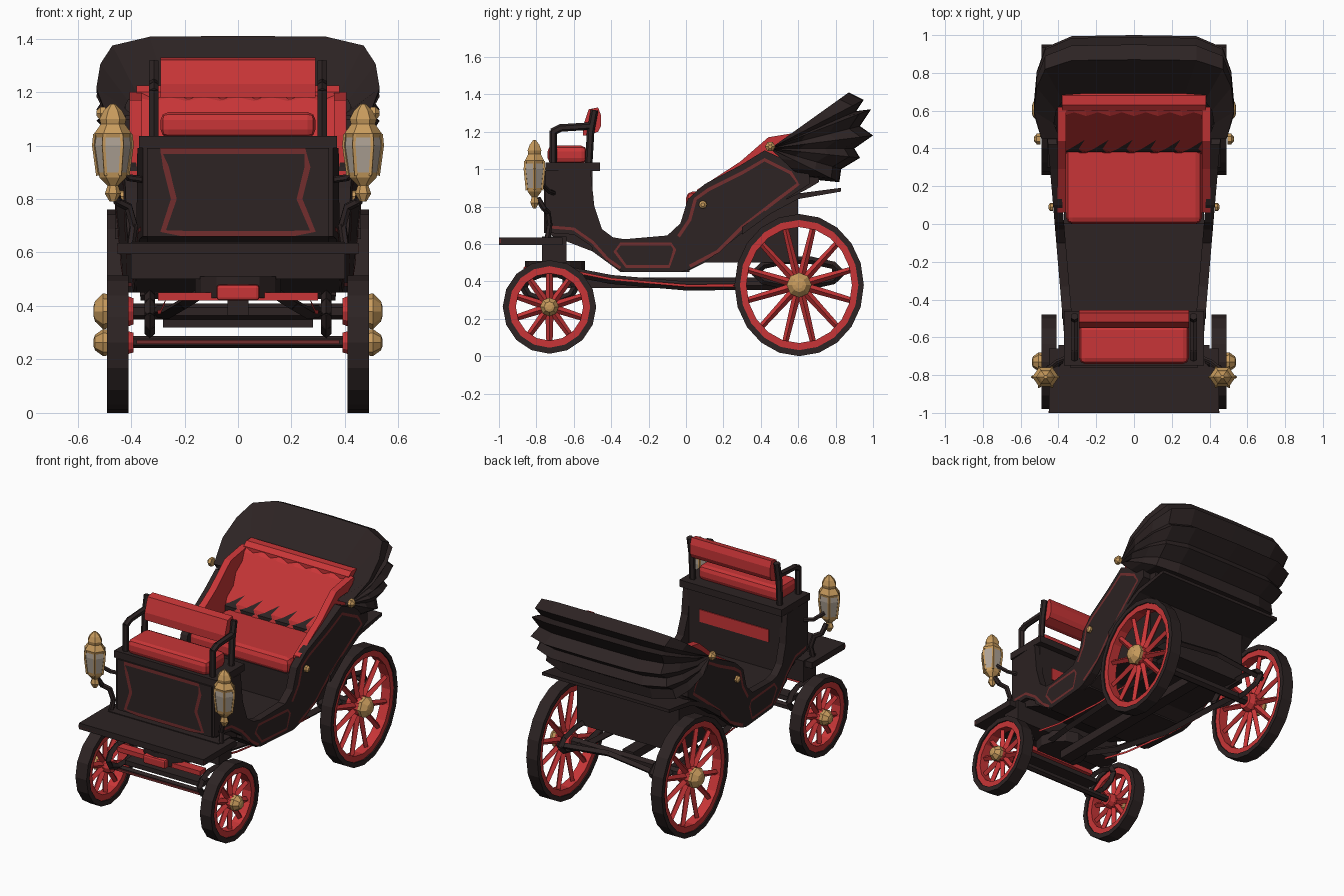
import bpy, bmesh
from math import sin, cos, pi
from mathutils import Vector

cube = bpy.data.objects.get("Cube")
if cube:
    bpy.data.objects.remove(cube, do_unlink=True)


def material(name, r, g, b):
    m = bpy.data.materials.new(name)
    m.use_nodes = True
    m.diffuse_color = (r, g, b, 1)
    m.node_tree.nodes["Principled BSDF"].inputs["Base Color"].default_value = (r, g, b, 1)
    return m


BLACK = material("black_lacquer", .026, .017, .017)
RED = material("red_leather", .58, .036, .038)
TRIM = material("dark_red_trim", .17, .027, .027)
GOLD = material("brass", .58, .33, .11)
GLASS = material("lamp_glass", .42, .36, .3)


def finish(name, bm, mats):
    bmesh.ops.remove_doubles(bm, verts=bm.verts, dist=.0005)
    bmesh.ops.recalc_face_normals(bm, faces=bm.faces)
    me = bpy.data.meshes.new(name)
    bm.to_mesh(me)
    bm.free()
    for m in mats:
        me.materials.append(m)
    ob = bpy.data.objects.new(name, me)
    bpy.context.collection.objects.link(ob)
    return ob


def loft(name, rings, mat, wrap=True, loop=False, cap=True, bands=None):
    """Skin a list of cross-sections; bands picks a material per band."""
    bm = bmesh.new()
    vs = [[bm.verts.new(p) for p in r] for r in rings]
    n, count = len(rings[0]), len(rings)
    for i in range(count if loop else count - 1):
        a, b = vs[i], vs[(i + 1) % count]
        for j in range(n if wrap else n - 1):
            k = (j + 1) % n
            f = bm.faces.new((a[j], a[k], b[k], b[j]))
            f.material_index = bands[i] if bands else 0
    if cap and wrap and not loop:
        bm.faces.new(vs[0])
        f = bm.faces.new(vs[-1])
        f.material_index = bands[-1] if bands else 0
    return finish(name, bm, mat if isinstance(mat, list) else [mat])


def strip(name, stations, xa, xb, mat):
    """Solid from (y, top, bottom) stations between two x limits (functions of y)."""
    return loft(name, [[(xa(y), y, t), (xb(y), y, t), (xb(y), y, b), (xa(y), y, b)]
                       for y, t, b in stations], mat)


def slab(name, x0, x1, y0, y1, z0, z1, mat, bevel=0):
    ob = strip(name, [(y0, z1, z0), (y1, z1, z0)], lambda y: x0, lambda y: x1, mat)
    if bevel:
        mod = ob.modifiers.new("soft_edges", "BEVEL")
        mod.width, mod.segments = bevel, 2
    return ob


def tube(name, pts, r, mat, sides=6, closed=False):
    """Straight rods joined end to end through the points."""
    bm = bmesh.new()
    pts = [Vector(p) for p in pts]
    for p, q in zip(pts, pts[1:] + (pts[:1] if closed else [])):
        d = q - p
        mtx = d.to_track_quat("Z", "Y").to_matrix().to_4x4()
        mtx.translation = (p + q) / 2
        bmesh.ops.create_cone(bm, cap_ends=True, segments=sides, radius1=r, radius2=r,
                              depth=d.length + r * .6, matrix=mtx)
    return finish(name, bm, [mat])


def ribbon(name, pts, width, place, mat=TRIM, closed=False):
    """Thin painted line following 2D points, placed on a surface."""
    p = [Vector(q) for q in pts]
    n, rows = len(p), []
    for i in range(n):
        a = p[i - 1] if closed or i else p[0]
        b = p[(i + 1) % n] if closed or i < n - 1 else p[i]
        t = (b - a).normalized()
        side = Vector((-t.y, t.x)) * width / 2
        rows.append([place(*(p[i] + side)), place(*(p[i] - side))])
    return loft(name, rows, mat, wrap=False, loop=closed)


def lathe(name, profile, n, centre, mat, along="Z", sy=1, bands=None, turn=0):
    rings = []
    for r, h in profile:
        ring = []
        for i in range(n):
            a = 2 * pi * i / n + turn
            v = (r * cos(a), r * sin(a) * sy, h) if along == "Z" else (h, r * cos(a) * sy, r * sin(a))
            ring.append(Vector(centre) + Vector(v))
        rings.append(ring)
    return loft(name, rings, mat, bands=bands)


# Body side walls, floor, driver box and rear seat box
WALL = [(-.75, .99, .66), (-.6, .99, .65), (-.51, .99, .59), (-.49, .8, .57), (-.45, .68, .54),
        (-.39, .635, .48), (-.33, .625, .45), (-.1, .645, .45), (-.03, .71, .45), (.01, .84, .46),
        (.1, .92, .5), (.29, 1.02, .65), (.42, 1.1, .76), (.55, 1.04, .85), (.66, .97, .92)]


def outer(y):
    return .42 + .085 * y


def fixed(x):
    return lambda y: x


for s, side in ((1, "left"), (-1, "right")):
    strip(side + "_body_wall", WALL, lambda y: s * outer(y), lambda y: s * (outer(y) - .05), BLACK)
strip("driver_box", [(-.76, .99, .66), (-.5, .99, .56)], fixed(-.34), fixed(.34), BLACK)
strip("floor", [(-.5, .6, .56), (-.35, .6, .45), (.02, .6, .45)], fixed(-.38), fixed(.38), BLACK)
strip("seat_box", [(0, .79, .45), (.1, .79, .5), (.4, .82, .5), (.6, .9, .5)], fixed(-.37), fixed(.37), BLACK)
strip("seat_back_shell", [(.38, .9, .75), (.66, 1.19, .9), (.71, 1.19, .93)], fixed(-.42), fixed(.42), BLACK)
slab("footboard", -.45, .45, -1, -.66, .595, .635, BLACK)
strip("footboard_edge", [(-1.0, .625, .605), (-.99, .625, .605)], fixed(-.452), fixed(.452), TRIM)
strip("rear_mudguard", [(.3, .69, .65), (.45, .8, .76), (.6, .87, .84), (.83, .9, .88)],
      fixed(-.46), fixed(.46), BLACK)

# Painted trim lines
for s, side in ((1, "left"), (-1, "right")):
    def on_wall(y, z):
        return (s * (outer(y) + .004), y, z)
    ribbon(side + "_panel_line", [(-.35, .6), (-.08, .6), (-.06, .57), (-.09, .48), (-.32, .48), (-.38, .56)],
           .016, on_wall, closed=True)
    ribbon(side + "_upper_line", [(-.04, .64), (.02, .73), (.05, .84), (.12, .89), (.3, .98), (.42, 1.05),
                                  (.56, .98), (.6, .92), (.48, .83), (.3, .69), (.17, .56), (.02, .48)],
           .018, on_wall)
    ribbon(side + "_box_line", [(-.72, .69), (-.6, .68), (-.5, .61), (-.42, .52), (-.35, .47)], .016, on_wall)
ribbon("front_panel_line", [(-.29, .98), (.25, .98), (.26, .92), (.23, .8), (.28, .68), (.2, .67),
                            (-.2, .67), (-.28, .68), (-.24, .8), (-.27, .92)], .022,
       lambda x, z: (x, -.765, z), closed=True)
slab("box_back_panel", -.25, .25, -.502, -.494, .78, .86, RED)

# Driver seat
slab("driver_seat_board", -.37, .37, -.75, -.46, .99, 1.035, BLACK)
slab("driver_cushion", -.29, .29, -.74, -.53, 1.03, 1.125, RED, .03)
strip("driver_backrest", [(-.55, 1.23, 1.18), (-.52, 1.32, 1.18), (-.47, 1.33, 1.2), (-.455, 1.29, 1.23)],
      fixed(-.29), fixed(.29), RED)
for s, side in ((1, "left"), (-1, "right")):
    x = s * .315
    tube(side + "_driver_rail", [(x, -.71, 1.03), (x, -.71, 1.2), (x, -.67, 1.22), (x, -.51, 1.23)], .02, BLACK)
    tube(side + "_backrest_post", [(x, -.52, 1.03), (x, -.51, 1.2), (x, -.49, 1.31)], .02, BLACK)

# Rear seat with tufted backrest
slab("rear_cushion", -.36, .36, 0, .45, .77, .88, RED, .035)
foot, rise, out = Vector((0, .37, .84)), Vector((0, .28, .38)), Vector((0, -.8, .6))
rows = []
for i in range(7):
    row = []
    for j in range(13):
        puff = .02 if (i + j) % 2 else -.005
        if i in (0, 6):
            puff = -.02
        row.append(foot + rise * i / 6 + out * (puff + .02) + Vector((-.38 + .76 * j / 12, 0, 0)))
    rows.append(row)
loft("rear_backrest", rows, RED, wrap=False)
strip("backrest_roll", [(.6, 1.2, 1.1), (.63, 1.225, 1.1), (.68, 1.225, 1.1), (.71, 1.19, 1.1)],
      fixed(-.38), fixed(.38), RED)
for s, side in ((1, "left"), (-1, "right")):
    strip(side + "_arm_pad", [(.06, .89, .8), (.29, 1.04, .8), (.44, 1.17, .84), (.62, 1.2, .95)],
          fixed(s * .36), fixed(s * .405), RED)

# Folded hood: pleated bows fanning out from the side hinges
HINGE = Vector((.45, 1.11))
BOWS = [(.68, 1.2), (.87, 1.41), (.95, 1.37), (.91, 1.31), (.99, 1.32), (.93, 1.23), (1.0, 1.18),
        (.9, 1.11), (.93, 1.06), (.83, 1.0), (.82, .93), (.62, .95)]
ARC = [(.49, 0), (.53, .35), (.515, .65), (.47, .88), (.33, .99), (0, 1)]
rings = []
for k, tip in enumerate(BOWS):
    slim = .8 if k == 0 else .96 if k in (3, 5, 7, 9, 11) else 1
    half = [(x * slim, HINGE.lerp(Vector(tip), f)) for x, f in ARC]
    full = half + [(-x, p) for x, p in reversed(half[:-1])]
    rings.append([(x, p.x, p.y) for x, p in full])
loft("folded_hood", rings, BLACK, wrap=False)


# Wheels
def wheel(name, s, y, z, radius, spokes, sides, sy):
    c = Vector((s * .45, y, z))

    def band(label, r0, r1, w, mat):
        rings = []
        for i in range(sides):
            u = Vector((0, cos(2 * pi * i / sides) * sy, sin(2 * pi * i / sides)))
            rings.append([c + u * r + Vector((dx, 0, 0))
                          for r, dx in ((r0, -w), (r1, -w), (r1, w), (r0, w))])
        loft(name + label, rings, mat, loop=True)
    band("_tyre", radius - .032, radius, .04, BLACK)
    band("_rim", radius - .07, radius - .03, .032, RED)
    bm = bmesh.new()
    for i in range(spokes):
        a = 2 * pi * (i + .5) / spokes
        d = Vector((0, cos(a) * sy, sin(a)))
        mtx = d.to_track_quat("Z", "X").to_matrix().to_4x4()
        mtx.translation = c + d * radius * .47
        bmesh.ops.create_cone(bm, cap_ends=True, segments=4, radius1=.022, radius2=.016,
                              depth=radius * .75 * d.length, matrix=mtx)
    finish(name + "_spokes", bm, [RED])
    hub = radius * .12 + .018
    lathe(name + "_hub", [(hub * .8, -s * .06), (hub, -s * .03), (hub, s * .035)], 10, c, RED, "X")
    lathe(name + "_hubcap", [(hub, s * .03), (hub * 1.05, s * .055), (hub * .6, s * .085), (hub * .3, s * .09)],
          8, c, GOLD, "X")


for s, side in ((1, "left"), (-1, "right")):
    wheel("front_" + side + "_wheel", s, -.73, .263, .25, 10, 16, 1)
    wheel("rear_" + side + "_wheel", s, .605, .38, .38, 12, 20, .91)

    # Leaf springs
    for end, y, z, ry, rz in (("front", -.73, .37, .14, .075), ("rear", .6, .445, .23, .07)):
        tube(f"{end}_{side}_spring", [(s * .33, y + ry * cos(a * pi / 5), z + rz * sin(a * pi / 5))
                                      for a in range(10)], .02, BLACK, 4, True)

    # Carriage lamps with brass cage and bracket
    c = (s * .468, -.81, 0)
    lathe(side + "_lamp", [(.012, .79), (.03, .82), (.02, .85), (.05, .88), (.055, .9), (.07, 1.0), (.066, 1.03),
                           (.07, 1.045), (.045, 1.08), (.05, 1.1), (.035, 1.13), (.01, 1.155)], 6, c,
          [GOLD, GLASS], sy=.85, bands=[0, 0, 0, 0, 1, 1, 0, 0, 0, 0, 0])
    for i in range(6):
        u = Vector((cos(i * pi / 3), sin(i * pi / 3) * .85, 0))
        tube(f"{side}_lamp_bar_{i}", [Vector(c) + u * r + Vector((0, 0, z))
                                      for r, z in ((.055, .89), (.07, 1.0), (.066, 1.04))], .008, GOLD, 4)
    tube(side + "_lamp_bracket", [(s * .46, -.79, .84), (s * .45, -.76, .79), (s * .41, -.74, .77),
                                  (s * .39, -.73, .7), (s * .4, -.74, .63)], .016, BLACK)
    tube(side + "_lamp_arm", [(s * .46, -.77, .92), (s * .41, -.73, .88), (s * .34, -.7, .87)], .013, BLACK)

    # Brass knobs and chassis rails
    lathe(side + "_door_knob", [(.022, 0), (.022, s * .015), (.01, s * .025)], 8,
          (s * outer(.09), .09, .81), GOLD, "X")
    lathe(side + "_hood_knob", [(.028, 0), (.028, s * .02), (.01, s * .035)], 6, (s * .495, .45, 1.12), GOLD, "X")
    tube(side + "_chassis_rail", [(s * .12, -.66, .46), (s * .2, -.4, .41), (s * .26, 0, .375),
                                  (s * .3, .6, .38)], .024, BLACK, 4)
    ribbon(side + "_rail_line", [(-.6, .452), (-.4, .412), (0, .377), (.3, .378)], .014,
           lambda y, z: (s * (.29 + .04 * y), y, z), RED)

# Undercarriage
tube("front_axle", [(-.44, -.73, .265), (.44, -.73, .265)], .022, BLACK)
slab("front_axle_line", -.38, .38, -.757, -.75, .258, .272, TRIM)
tube("rear_axle", [(-.44, .605, .38), (.44, .605, .38)], .03, BLACK)
tube("rear_cross_spring", [(-.36, .8, .44), (0, .8, .48), (.36, .8, .44)], .02, BLACK, 4)
slab("fore_carriage", -.4, .4, -.77, -.64, .5, .64, BLACK)
slab("lower_fore_bar", -.28, .28, -.77, -.69, .32, .35, BLACK)
slab("red_cross_bar", -.3, .3, -.82, -.76, .42, .45, RED)
slab("red_centre_block", -.08, .08, -.87, -.76, .42, .48, RED, .012)
lathe("turntable", [(.16, .43), (.16, .51)], 12, (0, -.7, 0), BLACK)
slab("perch_beam", -.04, .04, -.66, .6, .365, .42, BLACK)
